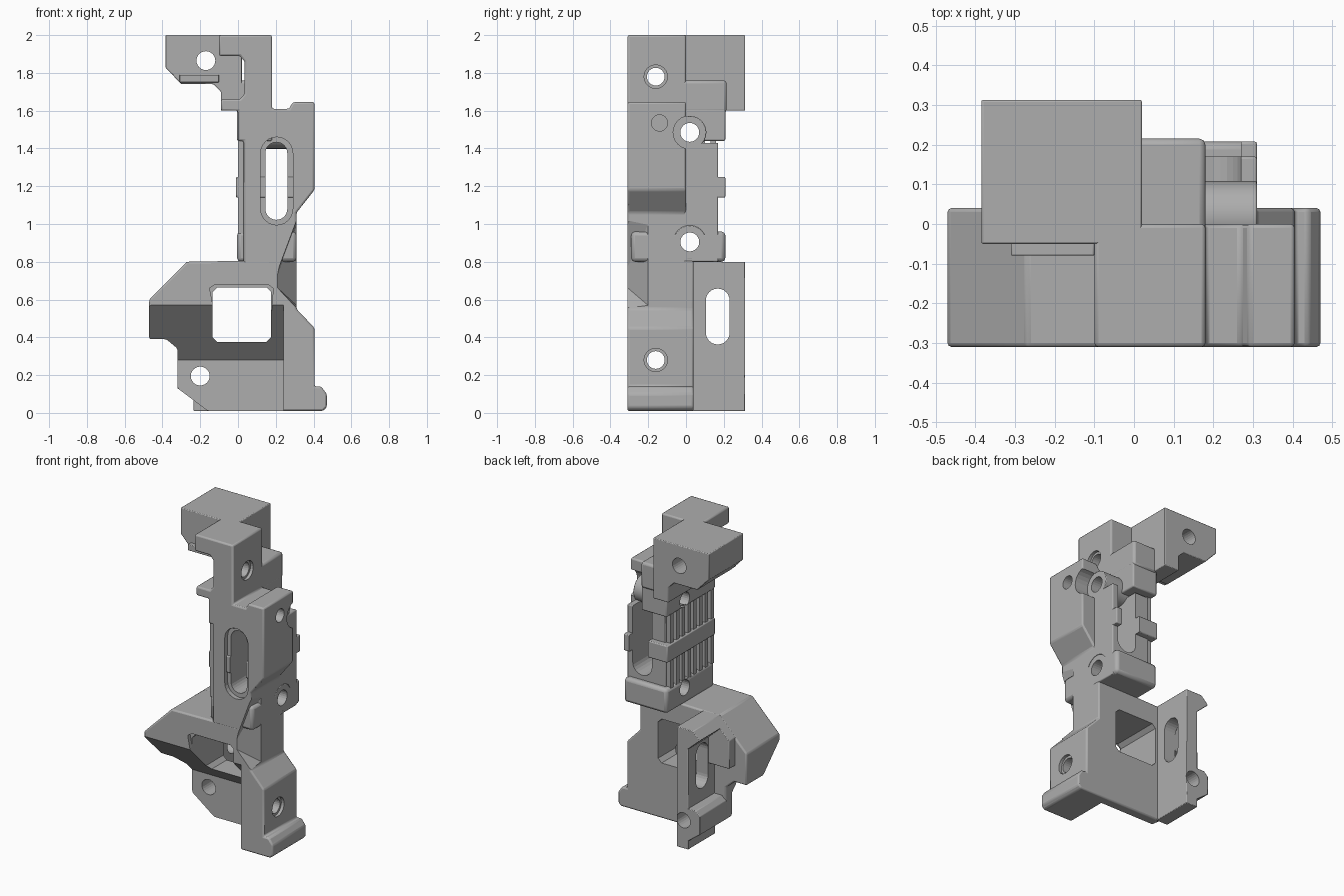
import bpy, bmesh, math
from mathutils import Matrix, Vector

cube = bpy.data.objects.get("Cube")
if cube:
    bpy.data.objects.remove(cube, do_unlink=True)

gray = bpy.data.materials.new("plain_gray")
gray.use_nodes = True
gray.diffuse_color = (0.42, 0.42, 0.42, 1)
gray.node_tree.nodes["Principled BSDF"].inputs["Base Color"].default_value = gray.diffuse_color


def finish(name, bm, bevel=0.0):
    bmesh.ops.recalc_face_normals(bm, faces=bm.faces)
    mesh = bpy.data.meshes.new(name)
    bm.to_mesh(mesh)
    bm.free()
    mesh.materials.append(gray)
    obj = bpy.data.objects.new(name, mesh)
    bpy.context.collection.objects.link(obj)
    if bevel:
        mod = obj.modifiers.new("soft_edges", "BEVEL")
        mod.width = bevel
        mod.segments = 2
        mod.limit_method = "ANGLE"
    return obj


def prism(name, pts, lo, hi, axis="y", bevel=0.01):
    """Extrude an outline along y (points x, z) or along x (points y, z)."""
    bm = bmesh.new()
    place = (lambda p, t: (p[0], t, p[1])) if axis == "y" else (lambda p, t: (t, p[0], p[1]))
    face = bm.faces.new([bm.verts.new(place(p, lo)) for p in pts])
    ext = bmesh.ops.extrude_face_region(bm, geom=[face])
    shift = Vector((0, hi - lo, 0)) if axis == "y" else Vector((hi - lo, 0, 0))
    bmesh.ops.translate(bm, vec=shift, verts=[v for v in ext["geom"] if isinstance(v, bmesh.types.BMVert)])
    return finish(name, bm, bevel)


def box(name, x, y, z, bevel=0.01):
    return prism(name, [(x[0], z[0]), (x[1], z[0]), (x[1], z[1]), (x[0], z[1])], *y, bevel=bevel)


def stadium(u, v0, v1, r, n=12):
    """Upright slot outline; equal ends give a circle."""
    top = [(u + r * math.cos(math.pi * i / n), v1 + r * math.sin(math.pi * i / n)) for i in range(n + 1)]
    low = [(u - r * math.cos(math.pi * i / n), v0 - r * math.sin(math.pi * i / n)) for i in range(n + 1)]
    return top + low if v1 > v0 else top + low[1:-1]


def cut(cutter, *targets):
    cutter.hide_render = True
    cutter.hide_viewport = True
    cutter.display_type = "WIRE"
    for t in targets:
        mod = t.modifiers.new("cut", "BOOLEAN")
        mod.operation = "DIFFERENCE"
        mod.solver = "EXACT"
        mod.object = cutter


# Lower frame with side wing, leg and toe
lower = prism("lower_frame", [
    (-.16, .01), (.45, .01), (.47, .03), (.47, .1), (.44, .14), (.405, .14), (.405, .45),
    (.31, .55), (.31, .81), (-.27, .8), (-.47, .6), (-.47, .39), (-.38, .39),
    (-.32, .34), (-.32, .13)], -.31, .04)

# Upper column with the hooked top
upper = prism("upper_column", [
    (.03, .79), (.31, .79), (.31, 1.06), (.405, 1.18), (.405, 1.645), (.29, 1.645),
    (.27, 1.61), (.18, 1.61), (.18, 2), (-.1, 2), (-.1, 1.89), (.01, 1.89), (.035, 1.86),
    (.035, 1.69), (.01, 1.66), (-.09, 1.66), (-.09, 1.6), (0, 1.6), (0, 1.44), (.03, 1.44)], -.31, 0)

# Rear channel walls, bands and neck
channel = box("rear_channel", (.03, .31), (-.03, .17), (.8, 1.43), .006)
lower_pad = box("lower_pad", (-.005, .31), (-.29, .208), (.8, .96), .02)
middle_band = box("middle_band", (-.01, .31), (-.29, .208), (1.14, 1.25), .006)
upper_pad = box("upper_pad", (-.005, .18), (-.29, .208), (1.44, 1.61), .008)
neck = box("neck", (.0, .18), (-.05, .215), (1.59, 1.76), .015)

# Cooling fins on the left-hand face of the column
fins = []
for i in range(8):
    y = -.29 + i * .06
    fins.append(box(f"fin_{i + 1}", (0, .04), (y, y + .03), (.95, 1.45), 0))

# Upper mounting block and its lip
block = prism("top_block", [
    (.02, 2), (-.385, 2), (-.385, 1.83), (-.3, 1.74), (-.13, 1.74), (-.09, 1.7),
    (-.09, 1.6), (.02, 1.6)], -.05, .313, bevel=.005)
prism("block_lip", [(-.31, 1.75), (-.1, 1.75), (-.1, 1.79), (-.31, 1.79)], -.08, -.04, bevel=.004)

# Rear plate, roof edge and foot
plate = box("rear_plate", (-.235, -.15), (.03, .313), (.01, .8), .004)
prism("roof_edge", [(-.15, .8), (-.27, .8), (-.32, .75), (-.22, .66), (-.15, .66)], .03, .313, bevel=.004)
prism("wing_root", [(-.15, .8), (-.27, .8), (-.385, .685), (-.385, .5), (-.15, .5)], .03, .1, bevel=.004)
foot = prism("rear_foot", [(-.15, .01), (-.16, .01), (-.32, .13), (-.32, .25), (-.29, .28), (-.15, .28)],
             .03, .313, bevel=.004)

# Bosses around the cross holes
bosses = [prism(f"boss_{n}", stadium(.02, z, z, .088), .06, .31, "x", .004)
          for n, z in (("lower", .905), ("upper", 1.485))]

# Sloped relief under the wing, in front of the foot panel
cut(prism("relief_cutter", [(-.4, .57), (-.31, .57), (-.02, .28), (-.02, -.1), (-.4, -.1)],
          -.6, .24, "x", 0), lower)

# Chamfered window
cut(prism("window_cutter", [(-.11, .375), (.15, .375), (.175, .4), (.175, .64), (.15, .665),
                            (-.11, .665), (-.135, .64), (-.135, .4)], -.5, .2, bevel=0), lower)
cut(prism("window_rim_cutter", [(-.12, .5), (.18, .5), (.185, .66), (.16, .68), (-.12, .68), (-.15, .66)],
          -.5, -.285, bevel=0), lower)

# Slanted waist relief
bm = bmesh.new()
for p in [(.19, -.33, .68), (.2, -.33, .73), (.35, -.33, 1.13), (.34, -.33, .52), (.32, -.19, .56), (.32, -.19, 1.02)]:
    bm.verts.new(p)
bmesh.ops.convex_hull(bm, input=bm.verts)
cut(finish("waist_cutter", bm), lower, upper)

# Long slot, its rim and the wider trough behind it
cut(prism("slot_cutter", stadium(.203, 1.08, 1.375, .058), -.5, .4, bevel=0), upper, channel, middle_band)
cut(prism("slot_rim_cutter", stadium(.205, 1.08, 1.375, .085), -.5, -.28, bevel=0), upper)
cut(prism("trough_cutter", stadium(.2, 1.06, 1.5, .07), -.05, .4, bevel=0), upper, channel, middle_band)

# Cross holes with counterbores
for n, z, seat in (("lower", .905, .305), ("upper", 1.485, .31)):
    cut(prism(f"{n}_cross_cutter", stadium(.02, z, z, .05), -.3, .6, "x", 0),
        lower, upper, channel, lower_pad, upper_pad, *fins, *bosses)
    cut(prism(f"{n}_seat_cutter", stadium(.02, z, z, .088), seat, .6, "x", 0), upper, channel)

# Screw holes through the column and leg, and the blind dimple
for n, z, x0, x1, part in (("top", 1.78, -.3, .18, upper), ("leg", .28, .1, .405, lower)):
    cut(prism(f"{n}_screw_cutter", stadium(-.16, z, z, .047), x0, .6, "x", 0), part)
    cut(prism(f"{n}_screw_seat_cutter", stadium(-.16, z, z, .062), x1 - .02, .6, "x", 0), part)
cut(prism("dimple_cutter", stadium(-.14, 1.535, 1.535, .043), .34, .6, "x", 0), upper)

# Front-to-back holes and the plate slot
cut(prism("block_hole_cutter", stadium(-.17, 1.865, 1.865, .05), -.2, .5, bevel=0), block)
cut(prism("foot_hole_cutter", stadium(-.2, .195, .195, .05), -.2, .5, bevel=0), foot, lower, plate)
cut(prism("plate_slot_cutter", stadium(.168, .425, .595, .063), -.6, 0, "x", 0), plate)

# Smooth shading with sharp edges kept
bpy.ops.object.select_all(action="DESELECT")
for obj in bpy.context.scene.objects:
    if obj.type == "MESH" and not obj.hide_render:
        obj.select_set(True)
        bpy.context.view_layer.objects.active = obj
bpy.ops.object.shade_smooth_by_angle(angle=math.radians(35))
